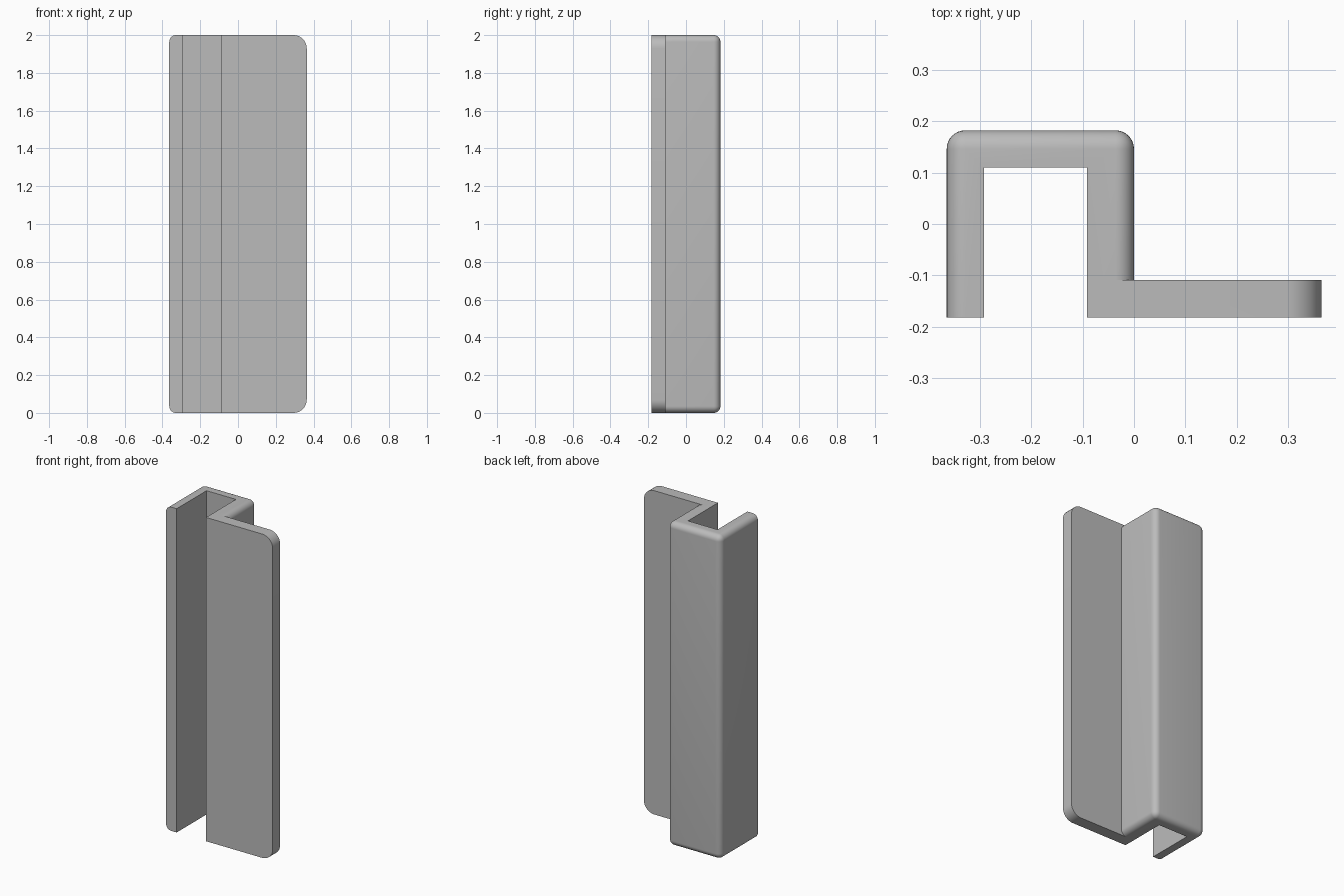
import bpy
import bmesh
import math

cube = bpy.data.objects.get("Cube")
if cube:
    bpy.data.objects.remove(cube, do_unlink=True)

HEIGHT, FRONT, BACK = 2.0, -0.182, 0.182
WALL_Y = -0.109      # rear face of the flange
grey = bpy.data.materials.new("light grey")
grey.use_nodes = True
colour = (0.5, 0.5, 0.5, 1)
grey.diffuse_color = colour
grey.node_tree.nodes["Principled BSDF"].inputs["Base Color"].default_value = colour


def block(name, low, high, radius=0, rounded=None):
    """Box between two corners; edges chosen by the rule get a round fillet."""
    bm = bmesh.new()
    bmesh.ops.create_cube(bm, size=1)
    for v in bm.verts:
        v.co = [a + (b - a) * (c + 0.5) for a, b, c in zip(low, high, v.co)]
    if rounded:
        edges = [e for e in bm.edges if rounded(e)]
        bmesh.ops.bevel(bm, geom=edges, offset=radius, segments=8,
                        profile=0.5, affect='EDGES')
    mesh = bpy.data.meshes.new(name)
    bm.to_mesh(mesh)
    bm.free()
    mesh.materials.append(grey)
    obj = bpy.data.objects.new(name, mesh)
    bpy.context.collection.objects.link(obj)
    return obj


def combine(target, other, operation):
    """Apply a boolean and discard the operand."""
    bpy.context.view_layer.objects.active = target
    mod = target.modifiers.new(operation, 'BOOLEAN')
    mod.object, mod.operation, mod.solver = other, operation, 'EXACT'
    bpy.ops.object.modifier_apply(modifier=mod.name)
    bpy.data.objects.remove(other, do_unlink=True)


# Channel body, filleted everywhere except around its open front
bracket = block("channel_bracket", (-0.364, FRONT, 0), (0, BACK, HEIGHT), 0.036,
                lambda e: any(v.co.y > 0 for v in e.verts))

# Flat side flange with rounded outer corners
flange = block("flange", (-0.06, FRONT, 0), (0.364, WALL_Y, HEIGHT), 0.07,
               lambda e: all(v.co.x > 0.3 for v in e.verts)
               and abs(e.verts[0].co.y - e.verts[1].co.y) > 0.01)
combine(bracket, flange, 'UNION')

# Full-height slot open to the front
slot = block("slot_cutter", (-0.292, -0.4, -0.2), (-0.091, 0.11, HEIGHT + 0.2))
combine(bracket, slot, 'DIFFERENCE')

# Smooth fillets, crisp corners
bpy.ops.object.select_all(action='DESELECT')
bracket.select_set(True)
bpy.context.view_layer.objects.active = bracket
bpy.ops.object.shade_smooth_by_angle(angle=math.radians(30))
